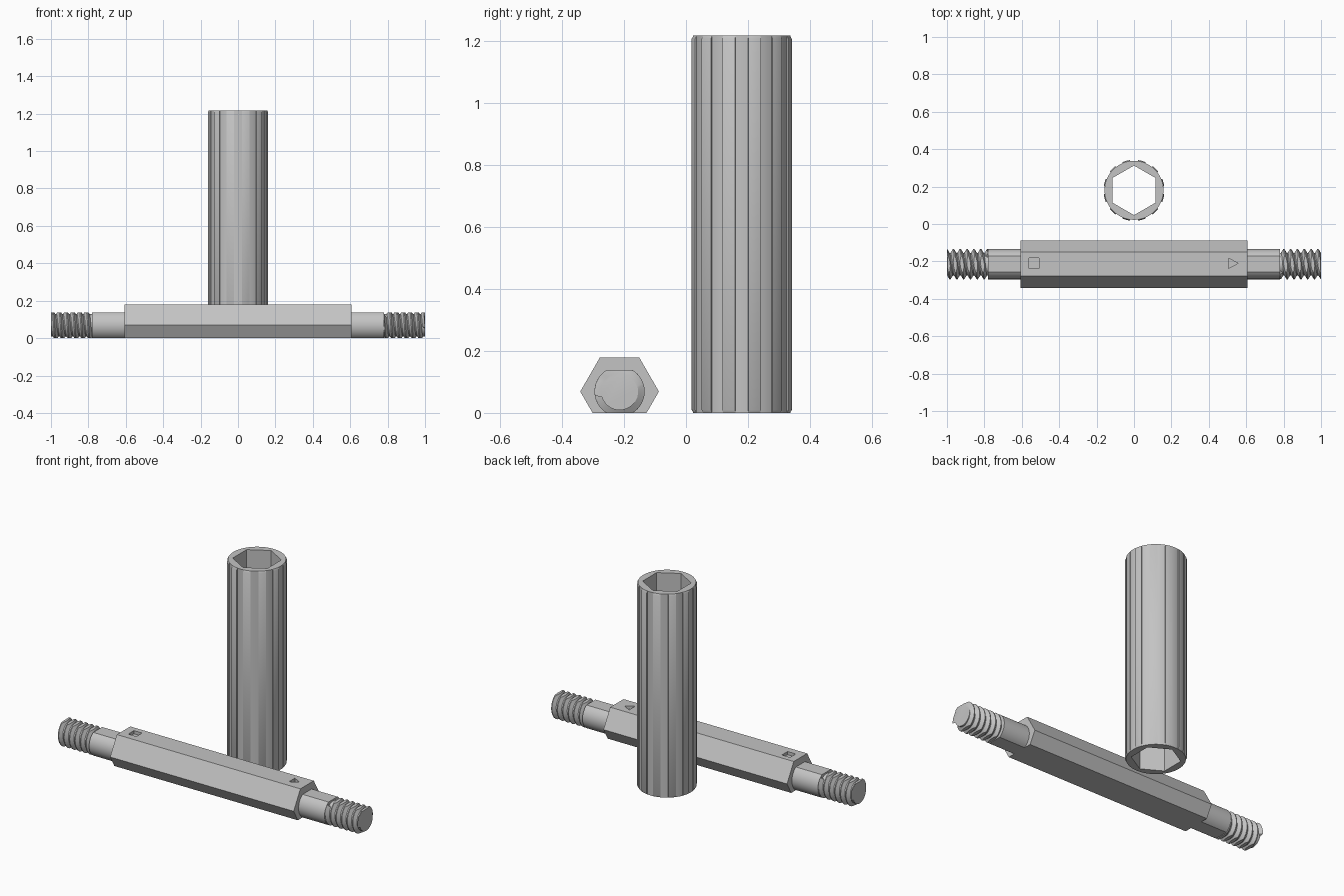
import bpy
import bmesh
import math
from mathutils import Matrix, Vector

if "Cube" in bpy.data.objects:
    bpy.data.objects.remove(bpy.data.objects["Cube"])

BAR_Y, AXIS_Z = -0.2145, 0.069      # axis of the horizontal bar
SLEEVE_Y, SLEEVE_H = 0.18, 1.218    # upright sleeve

grey = bpy.data.materials.new("grey")
grey.diffuse_color = (0.55, 0.55, 0.55, 1)
grey.use_nodes = True
grey.node_tree.nodes["Principled BSDF"].inputs["Base Color"].default_value = grey.diffuse_color


def finish(bm, name, matrix=Matrix()):
    bmesh.ops.transform(bm, matrix=matrix, verts=bm.verts)
    bmesh.ops.recalc_face_normals(bm, faces=bm.faces)
    mesh = bpy.data.meshes.new(name)
    bm.to_mesh(mesh)
    bm.free()
    mesh.materials.append(grey)
    ob = bpy.data.objects.new(name, mesh)
    bpy.context.collection.objects.link(ob)
    return ob


def prism(name, points, direction, matrix=Matrix()):
    """Extrude a closed outline of 3D points along a direction."""
    bm = bmesh.new()
    face = bm.faces.new([bm.verts.new(p) for p in points])
    new = bmesh.ops.extrude_face_region(bm, geom=[face], use_keep_orig=True)["geom"]
    verts = [g for g in new if isinstance(g, bmesh.types.BMVert)]
    bmesh.ops.translate(bm, verts=verts, vec=Vector(direction))
    return finish(bm, name, matrix)


def activate(ob):
    bpy.ops.object.select_all(action='DESELECT')
    ob.select_set(True)
    bpy.context.view_layer.objects.active = ob


def cut(ob, cutter):
    activate(ob)
    mod = ob.modifiers.new("cut", 'BOOLEAN')
    mod.operation = 'DIFFERENCE'
    mod.solver = 'EXACT'
    mod.object = cutter
    bpy.ops.object.modifier_apply(modifier=mod.name)
    bpy.data.objects.remove(cutter)


def smooth(ob, degrees=30):
    activate(ob)
    bpy.ops.object.shade_smooth_by_angle(angle=math.radians(degrees))


def thread(name, matrix, x0=0.78, x1=1.0, pitch=0.0365, root=0.06, crest=0.081, segs=40):
    """Right-hand helical thread, flattened above and below."""
    bm = bmesh.new()
    steps = ((0.0, root), (0.15, root), (0.5, crest), (0.65, crest))
    turns = int((x1 - x0) / pitch) + 4
    rows = []
    for j in range(segs + 1):
        a = math.tau * j / segs
        row = []
        for k in range(turns):
            for f, r in steps:
                x = x0 + pitch * (k - 2 + f + j / segs)
                if x <= x0 or x >= x1:
                    x, r = min(max(x, x0), x1), root
                row.append(bm.verts.new((x, r * math.cos(a), r * math.sin(a))))
        rows.append(row)
    for r0, r1 in zip(rows, rows[1:]):
        for i in range(len(r0) - 1):
            bm.faces.new((r0[i], r0[i + 1], r1[i + 1], r1[i]))
    bmesh.ops.remove_doubles(bm, verts=bm.verts, dist=1e-5)
    bmesh.ops.dissolve_degenerate(bm, edges=bm.edges, dist=1e-5)
    bmesh.ops.holes_fill(bm, edges=[e for e in bm.edges if e.is_boundary])
    bmesh.ops.triangulate(bm, faces=bm.faces)
    for s in (1, -1):
        geom = bm.verts[:] + bm.edges[:] + bm.faces[:]
        bmesh.ops.bisect_plane(bm, geom=geom, dist=1e-6, plane_co=(0, 0, s * AXIS_Z),
                               plane_no=(0, 0, s), clear_outer=True)
        bmesh.ops.holes_fill(bm, edges=[e for e in bm.edges if e.is_boundary])
    ob = finish(bm, name, matrix)
    smooth(ob)


# hexagonal bar, its bottom trimmed flat
half = [(0.0872, 0), (0.127, AXIS_Z), (0.0635, 0.179)]
outline = half + [(-y, z) for y, z in reversed(half)]
bar = prism("hex_bar", [(-0.608, BAR_Y + y, z) for y, z in outline], (1.216, 0, 0))

# engraved square and triangle on the bar's top
square = [(-0.561, -0.237), (-0.507, -0.237), (-0.507, -0.183), (-0.561, -0.183)]
triangle = [(0.504, -0.238), (0.556, -0.21), (0.504, -0.182)]
for mark in (square, triangle):
    cut(bar, prism("mark_cutter", [(x, y, 0.16) for x, y in mark], (0, 0, 0.05)))

# neck and threaded end on both sides of the bar
flat = math.asin(AXIS_Z / 0.081)
arc = [-flat + 2 * flat * i / 16 for i in range(17)]
neck_outline = [(0.60, 0.081 * math.cos(a), 0.081 * math.sin(a))
                for a in arc + [a + math.pi for a in arc]]
for side, turn in (("right", 0), ("left", math.pi)):
    place = Matrix.Translation((0, BAR_Y, AXIS_Z)) @ Matrix.Rotation(turn, 4, 'Z')
    smooth(prism(side + "_neck", neck_outline, (0.18, 0, 0), place))
    thread(side + "_thread", place)

# upright sleeve with twelve raised ribs, chamfered at both ends
LOW, HIGH = 0.1575, 0.163
bm = bmesh.new()
rings = []
for z, rib in ((0, LOW), (0.01, HIGH), (SLEEVE_H - 0.01, HIGH), (SLEEVE_H, LOW)):
    ring = []
    for s in range(24):
        r = rib if s % 2 else LOW
        for i in range(5):
            a = math.radians(-7.5 + 15 * s + 3.75 * i)
            ring.append(bm.verts.new((r * math.cos(a), SLEEVE_Y + r * math.sin(a), z)))
    rings.append(ring)
for r0, r1 in zip(rings, rings[1:]):
    for i in range(len(r0)):
        j = (i + 1) % len(r0)
        bm.faces.new((r0[i], r0[j], r1[j], r1[i]))
bm.faces.new(rings[0])
bm.faces.new(rings[-1])
bmesh.ops.remove_doubles(bm, verts=bm.verts, dist=1e-5)
bmesh.ops.dissolve_degenerate(bm, edges=bm.edges, dist=1e-5)
sleeve = finish(bm, "ribbed_sleeve")

# hexagonal hole through the sleeve
hexagon = [(0.1325 * math.sin(math.radians(60 * i)),
            SLEEVE_Y + 0.1325 * math.cos(math.radians(60 * i)), -0.1) for i in range(6)]
cut(sleeve, prism("hole_cutter", hexagon, (0, 0, SLEEVE_H + 0.2)))
smooth(sleeve)
